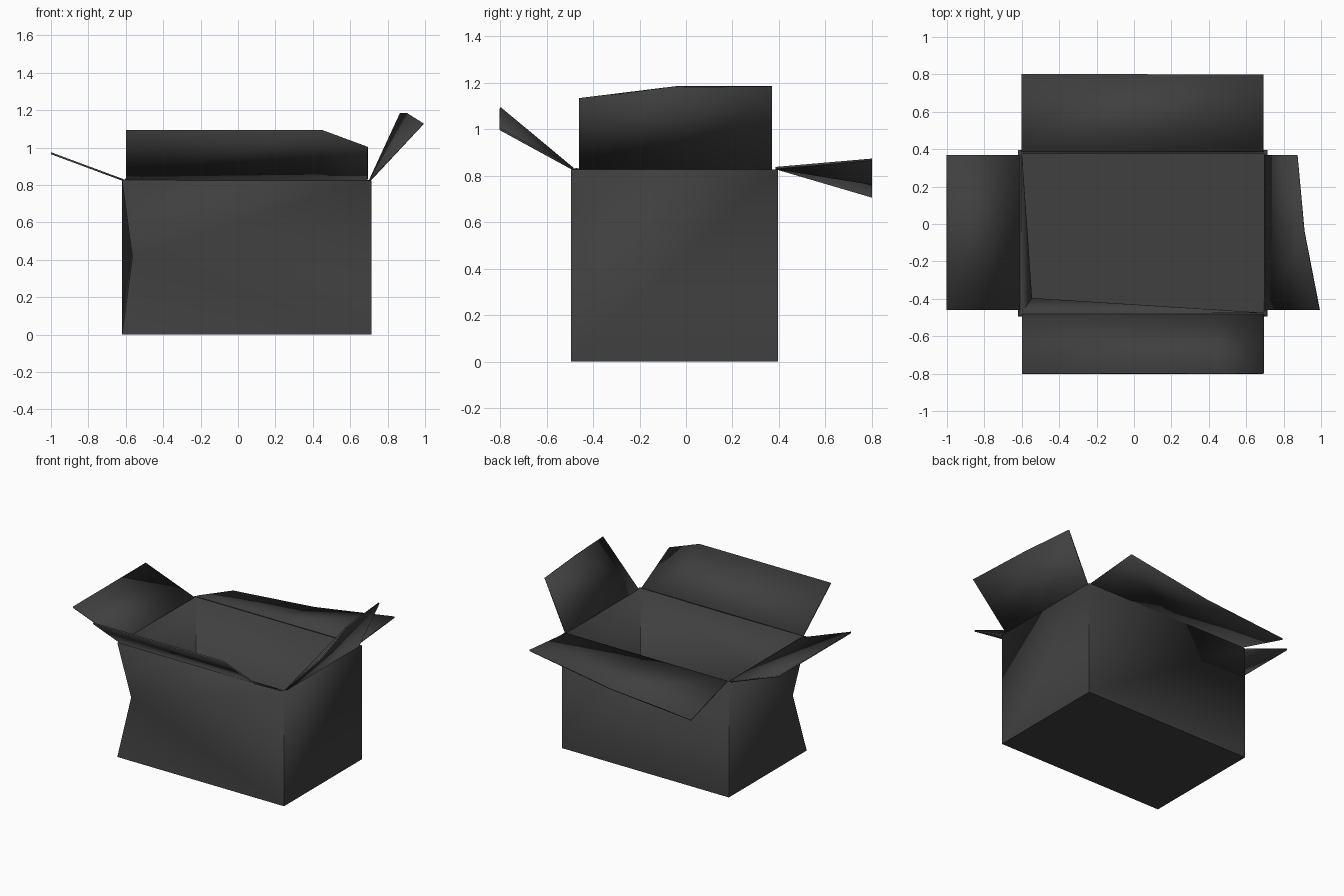
import bpy
import math

cube = bpy.data.objects.get("Cube")
if cube:
    bpy.data.objects.remove(cube, do_unlink=True)

# One dark grey card colour
card = bpy.data.materials.new("dark_grey_card")
card.use_nodes = True
grey = (0.05, 0.05, 0.05, 1)
card.diffuse_color = grey
bsdf = card.node_tree.nodes["Principled BSDF"]
bsdf.inputs["Base Color"].default_value = grey
bsdf.inputs["Roughness"].default_value = 0.8


def sheet(name, verts, faces, thickness, offset):
    """Thin card part: an open surface thickened by a modifier."""
    mesh = bpy.data.meshes.new(name)
    mesh.from_pydata(verts, [], faces)
    mesh.materials.append(card)
    obj = bpy.data.objects.new(name, mesh)
    bpy.context.collection.objects.link(obj)
    bpy.ops.object.select_all(action='DESELECT')
    obj.select_set(True)
    bpy.context.view_layer.objects.active = obj
    bpy.ops.object.shade_smooth_by_angle(angle=math.radians(25))
    mod = obj.modifiers.new("card_thickness", 'SOLIDIFY')
    mod.thickness = thickness
    mod.offset = offset
    mod.use_even_offset = True
    return obj


def flap(name, hinge, outer):
    """Strip of panels between matching hinge and outer edge points."""
    n = len(hinge)
    faces = [(i, i + 1, n + i + 1, n + i) for i in range(n - 1)]
    return sheet(name, hinge + outer, faces, 0.01, 0)


# Open box with one dented vertical edge
X0, X1, Y0, Y1, TOP = -0.62, 0.715, -0.495, 0.395, 0.825
corners = [(X0, Y0), (X1, Y0), (X1, Y1), (X0, Y1)]
verts = [(x, y, z) for z in (0, TOP) for x, y in corners]
verts.append((-0.565, -0.415, 0.415))
DENT = 8
faces = [(3, 2, 1, 0), (1, 2, 6, 5), (2, 3, 7, 6)]
for a, b in ((0, 1), (3, 0)):           # front and right walls fan from the dent
    ring = [a, b, b + 4, a + 4]
    for i in range(4):
        edge = (ring[i], ring[(i + 1) % 4])
        if edge not in ((0, 4), (4, 0)):
            faces.append(edge + (DENT,))
sheet("box_body", verts, faces, 0.02, -1)

# Four open flaps, three of them bent
HX0, HX1, HY0, HY1 = -0.6, 0.693, -0.46, 0.37
flap("front_flap",
     [(x, -0.485, 0.828) for x in (HX0, 0.45, HX1)],
     [(HX0, -0.8, 1.09), (0.45, -0.8, 1.09), (HX1, -0.8, 1.0)])
flap("back_flap",
     [(x, 0.385, 0.832) for x in (HX0, 0.05, HX1)],
     [(HX0, 0.8, 0.71), (0.05, 0.8, 0.765), (HX1, 0.8, 0.868)])
flap("right_flap",
     [(-0.61, y, 0.825) for y in (HY0, HY1)],
     [(-1.0, y, 0.97) for y in (HY0, HY1)])
flap("left_flap",
     [(0.705, y, 0.825) for y in (HY0, -0.04, HY1)],
     [(0.99, HY0, 1.13), (0.908, -0.04, 1.182), (0.87, HY1, 1.182)])
